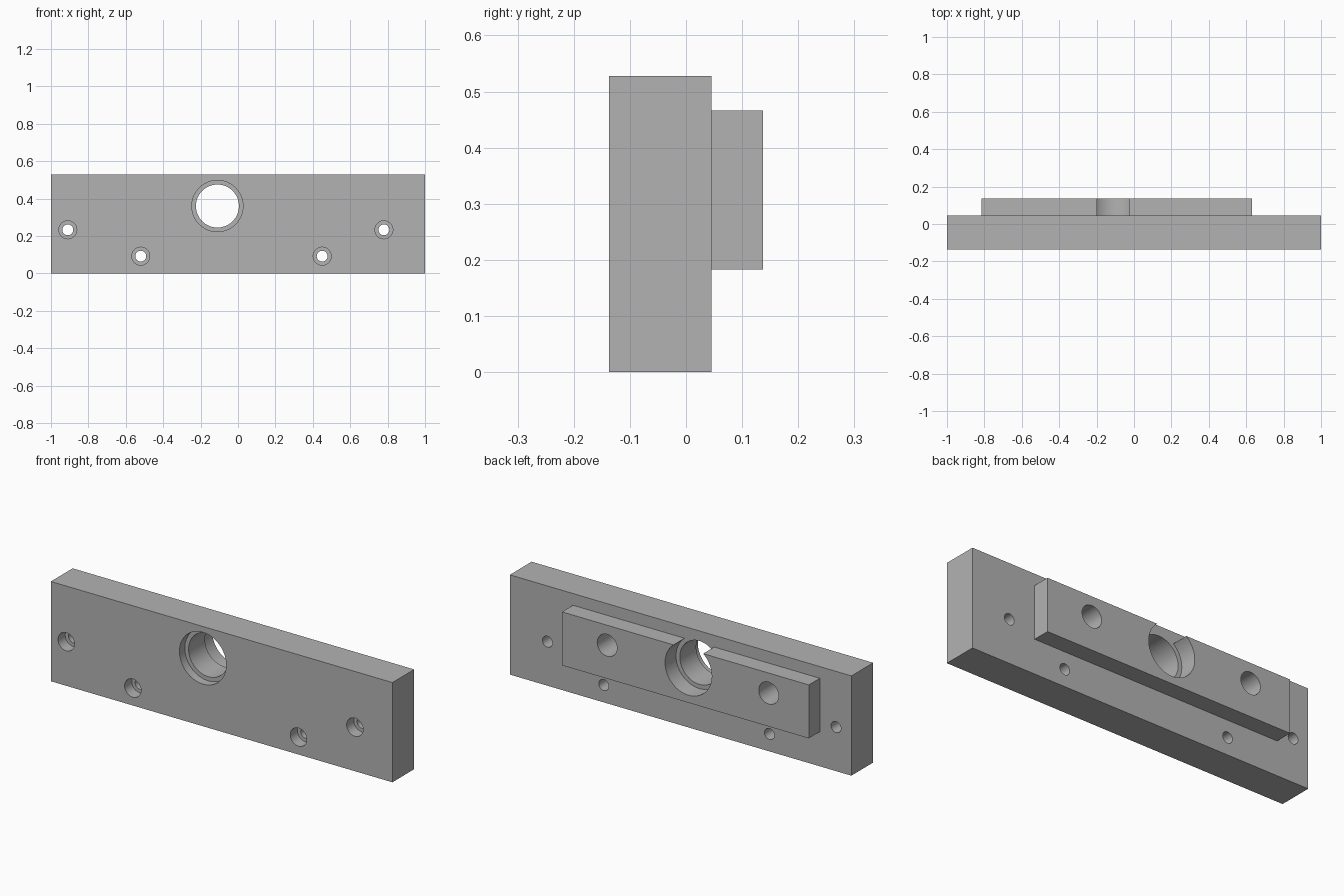
import bpy, math

cube = bpy.data.objects.get("Cube")
if cube:
    bpy.data.objects.remove(cube, do_unlink=True)

# Single plain metal colour
metal = bpy.data.materials.new("grey metal")
metal.use_nodes = True
GREY = (0.45, 0.45, 0.45, 1)
metal.diffuse_color = GREY
metal.node_tree.nodes["Principled BSDF"].inputs["Base Color"].default_value = GREY

FRONT, SEAM, BACK = -0.137, 0.045, 0.137
BORE_Z = 0.36


def box(name, x0, x1, y0, y1, z0, z1):
    bpy.ops.mesh.primitive_cube_add(
        size=1, location=((x0 + x1) / 2, (y0 + y1) / 2, (z0 + z1) / 2))
    ob = bpy.context.object
    ob.name = name
    ob.scale = (x1 - x0, y1 - y0, z1 - z0)
    bpy.ops.object.transform_apply(location=False, rotation=False, scale=True)
    ob.data.materials.append(metal)
    return ob


def drill(target, x, z, radius, y0, y1):
    """Cut a round hole along y from y0 to y1."""
    bpy.ops.mesh.primitive_cylinder_add(
        vertices=64, radius=radius, depth=y1 - y0,
        location=(x, (y0 + y1) / 2, z), rotation=(math.pi / 2, 0, 0))
    cutter = bpy.context.object
    cutter.name = "hole_cutter"
    cutter.hide_render = True
    cutter.data.materials.append(metal)
    mod = target.modifiers.new("hole", "BOOLEAN")
    mod.operation = "DIFFERENCE"
    mod.solver = "EXACT"
    mod.object = cutter
    bpy.context.view_layer.objects.active = target
    bpy.ops.object.modifier_apply(modifier=mod.name)
    bpy.data.objects.remove(cutter, do_unlink=True)


plate = box("base_plate", -1, 1, FRONT, SEAM, 0, 0.528)
block = box("raised_block", -0.815, 0.63, SEAM, BACK, 0.183, 0.466)

# Main bore: shallow front recess, through hole, wider opening in the block
drill(plate, -0.11, BORE_Z, 0.115, -0.3, 0.3)
drill(plate, -0.11, BORE_Z, 0.137, -0.3, FRONT + 0.045)
drill(block, -0.11, BORE_Z, 0.137, -0.3, 0.3)

# Counterbored screw holes
for x, z in ((-0.91, 0.233), (-0.52, 0.092), (0.45, 0.092), (0.78, 0.233)):
    drill(plate, x, z, 0.029, -0.3, 0.3)
    drill(plate, x, z, 0.048, -0.3, FRONT + 0.06)

# Blind pin holes entering from the back
for x in (-0.58, 0.366):
    drill(block, x, BORE_Z, 0.058, -0.3, 0.3)
    drill(plate, x, BORE_Z, 0.058, BACK - 0.14, 0.3)

# Smooth bore walls with crisp edges
for ob in (plate, block):
    bpy.ops.object.select_all(action="DESELECT")
    ob.select_set(True)
    bpy.context.view_layer.objects.active = ob
    bpy.ops.object.shade_smooth_by_angle(angle=math.radians(30))
